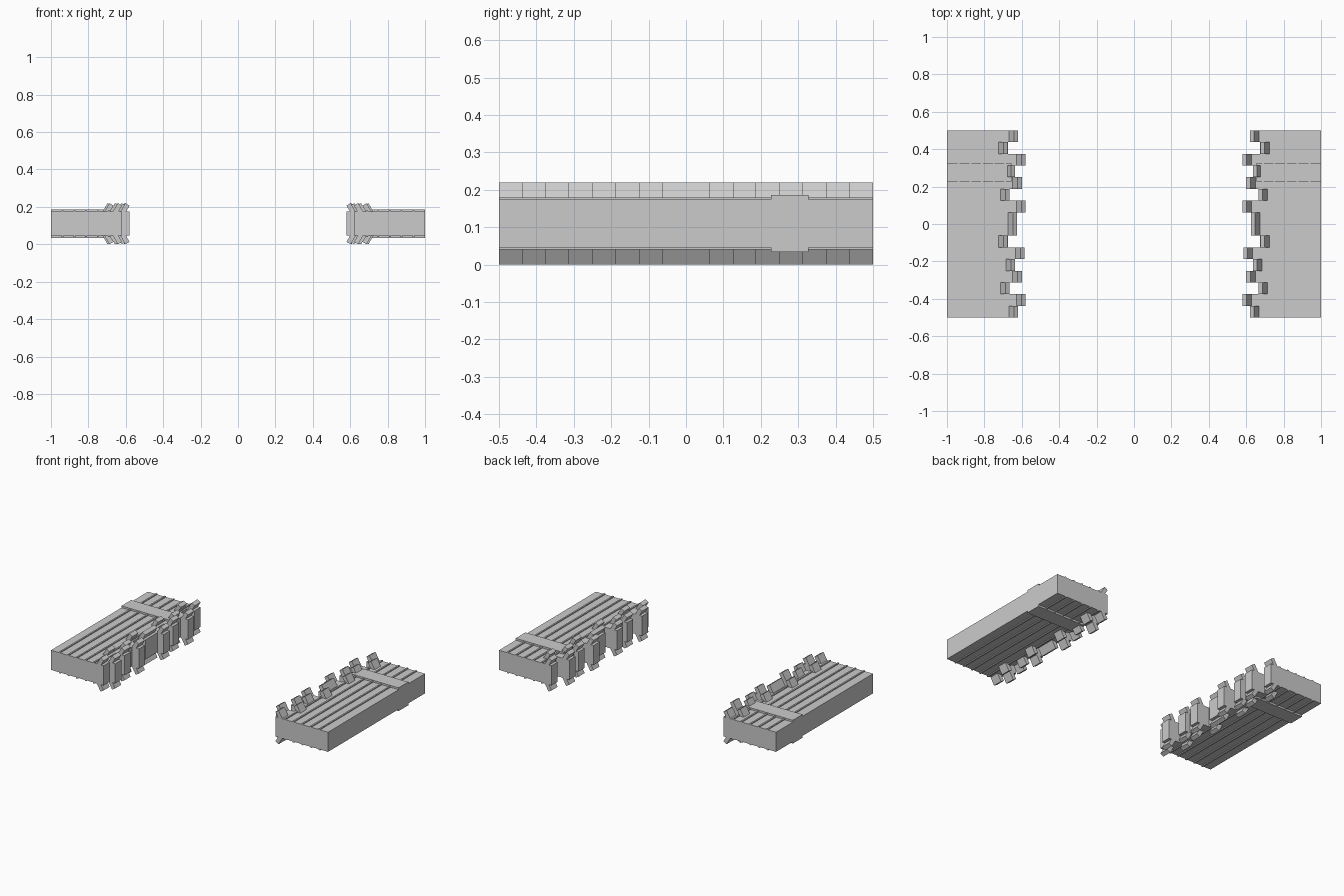
import bpy, bmesh, math
from mathutils import Matrix, Vector

if "Cube" in bpy.data.objects:
    bpy.data.objects.remove(bpy.data.objects["Cube"])

steel = bpy.data.materials.new("light_grey")
steel.diffuse_color = (0.6, 0.6, 0.6, 1)
steel.use_nodes = True
steel.node_tree.nodes["Principled BSDF"].inputs["Base Color"].default_value = steel.diffuse_color

MID = 0.11          # mid height, everything is mirrored about it
HALF = 0.064        # half thickness of the slab
STEP = 0.0625
# gap-side end of each tooth (distance from centre), back to front
ENDS = [.62, .675, .58, .635, .60, .665, .58, .625, .675, .585, .635, .60, .665, .58, .62]


def teeth():
    """Yield (end, y0, y1) per tooth; the middle tooth is double width."""
    y = 0.5
    for i, e in enumerate(ENDS):
        w = STEP * (2 if i == 7 else 1)
        yield e, y - w, y
        y -= w


def finish(bm, name, side):
    bmesh.ops.scale(bm, vec=(side, 1, 1), verts=bm.verts)
    bmesh.ops.recalc_face_normals(bm, faces=bm.faces)
    me = bpy.data.meshes.new(name)
    bm.to_mesh(me)
    bm.free()
    me.materials.append(steel)
    bpy.context.collection.objects.link(bpy.data.objects.new(name, me))


def box(bm, x0, x1, y0, y1, z0, z1):
    m = Matrix.Translation(((x0 + x1) / 2, (y0 + y1) / 2, (z0 + z1) / 2)) @ \
        Matrix.Diagonal((x1 - x0, y1 - y0, z1 - z0, 1))
    bmesh.ops.create_cube(bm, size=1, matrix=m)


def prism(bm, pts, vec):
    f = bm.faces.new([bm.verts.new(p) for p in pts])
    r = bmesh.ops.extrude_face_region(bm, geom=[f])
    bmesh.ops.translate(bm, vec=vec, verts=[v for v in r["geom"] if isinstance(v, bmesh.types.BMVert)])


for side, label in ((1, "right"), (-1, "left")):
    # slab with a torn, stepped inner edge
    bm = bmesh.new()
    z = MID - HALF
    outline = [(1, -0.5, z), (1, 0.5, z)]
    for e, y0, y1 in teeth():
        outline += [(e, y1, z), (e, y0, z)]
    prism(bm, outline, Vector((0, 0, 2 * HALF)))
    finish(bm, label + "_slab", side)

    # thin ribs along the slab, top and bottom
    bm = bmesh.new()
    for x in (.9375, .875, .8125, .75, .69):
        for s in (-1, 1):
            za, zb = sorted((MID + s * (HALF - .004), MID + s * .07))
            box(bm, x - .005, x + .005, -0.5, 0.5, za, zb)
    finish(bm, label + "_ribs", side)

    # cross strap, top and bottom
    bm = bmesh.new()
    for s in (-1, 1):
        za, zb = sorted((MID + s * (HALF - .004), MID + s * .076))
        box(bm, .655, 1, .227, .327, za, zb)
    finish(bm, label + "_straps", side)

    # bent plates leaning 30 degrees towards the gap
    bm = bmesh.new()
    a = math.radians(30)
    t, length = .026, .055
    for e, y0, y1 in teeth():
        for s in (-1, 1):
            tip = Vector((e, 0.110 - t * math.sin(a)))          # gap corner
            top = tip + Vector((math.cos(a), math.sin(a))) * t   # highest corner
            down = Vector((math.sin(a), -math.cos(a))) * length
            prof = [tip, top, top + down, tip + down]
            prism(bm, [(p.x, y0, MID + s * p.y) for p in prof], Vector((0, y1 - y0, 0)))
    finish(bm, label + "_bent_plates", side)
